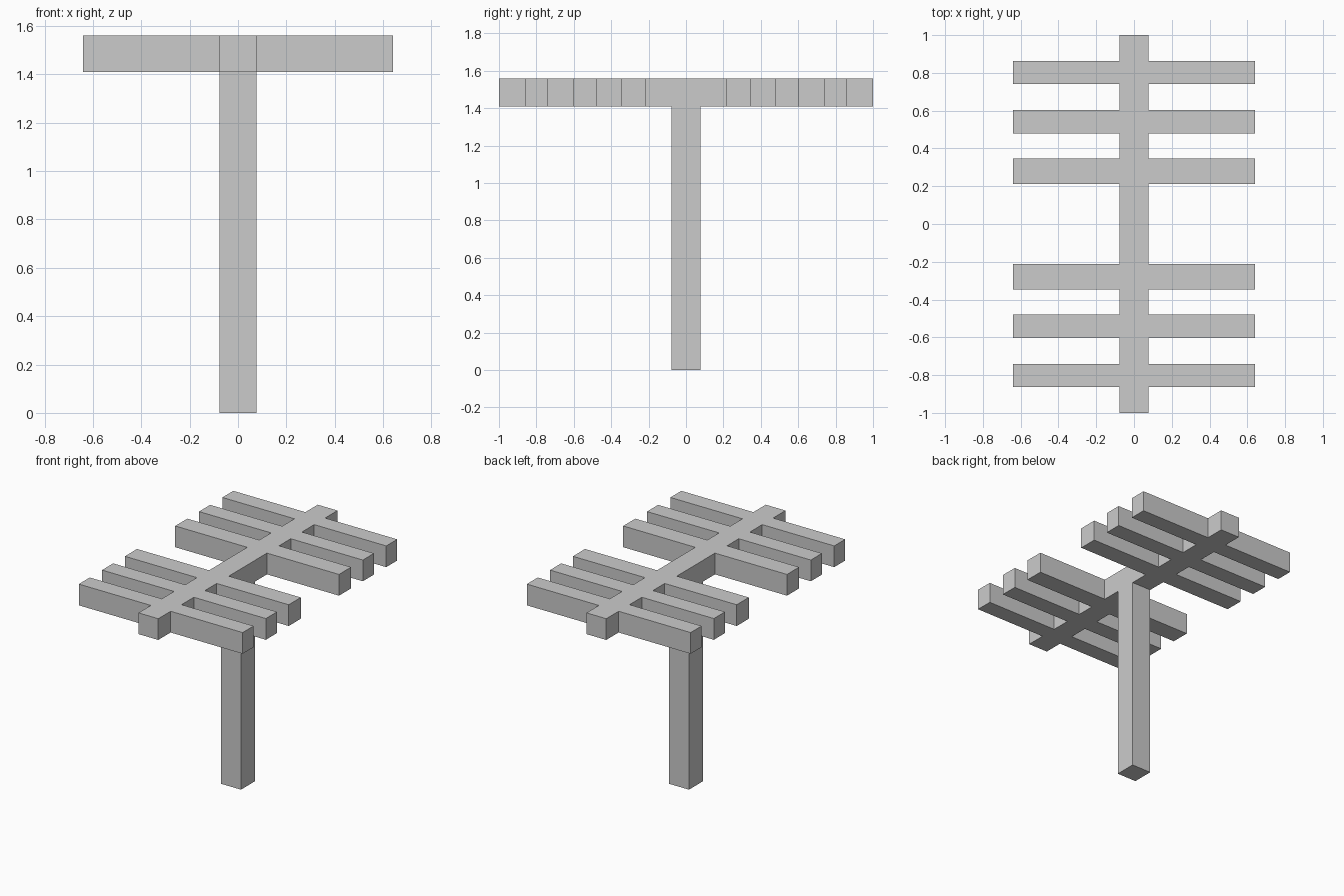
import bpy, bmesh

if "Cube" in bpy.data.objects:
    bpy.data.objects.remove(bpy.data.objects["Cube"])

HALF = 0.077                # half width of the spine and the post
REACH = 0.64                # half length of the slats
Z_LOW, Z_TOP = 1.41, 1.56   # underside and top of the slatted head
SLATS = [(0.213, 0.348), (0.479, 0.603), (0.74, 0.862)]


def prism(name, outline, z0, z1, closed_top=True):
    """Extrude a counter-clockwise plan outline from z0 to z1."""
    bm = bmesh.new()
    base = bm.faces.new([bm.verts.new((x, y, z0)) for x, y in outline])
    ext = bmesh.ops.extrude_face_region(bm, geom=[base], use_keep_orig=True)
    verts = [g for g in ext["geom"] if isinstance(g, bmesh.types.BMVert)]
    top = [g for g in ext["geom"] if isinstance(g, bmesh.types.BMFace)]
    bmesh.ops.translate(bm, verts=verts, vec=(0, 0, z1 - z0))
    bmesh.ops.recalc_face_normals(bm, faces=bm.faces)
    if not closed_top:
        bmesh.ops.delete(bm, geom=top, context='FACES_ONLY')
    mesh = bpy.data.meshes.new(name)
    bm.to_mesh(mesh)
    bm.free()
    obj = bpy.data.objects.new(name, mesh)
    bpy.context.collection.objects.link(obj)
    return obj


# Slatted head: spine with three pairs of slats on each side of the post
spans = [(-b, -a) for a, b in reversed(SLATS)] + SLATS
right = [(HALF, -1)]
for a, b in spans:
    right += [(HALF, a), (REACH, a), (REACH, b), (HALF, b)]
right.append((HALF, 1))
left = [(-x, y) for x, y in reversed(right)]
prism("slatted_head", right + left, Z_LOW, Z_TOP)

# Post: square column, open where it meets the head
square = [(-HALF, -HALF), (HALF, -HALF), (HALF, HALF), (-HALF, HALF)]
prism("post", square, 0, Z_LOW, closed_top=False)
